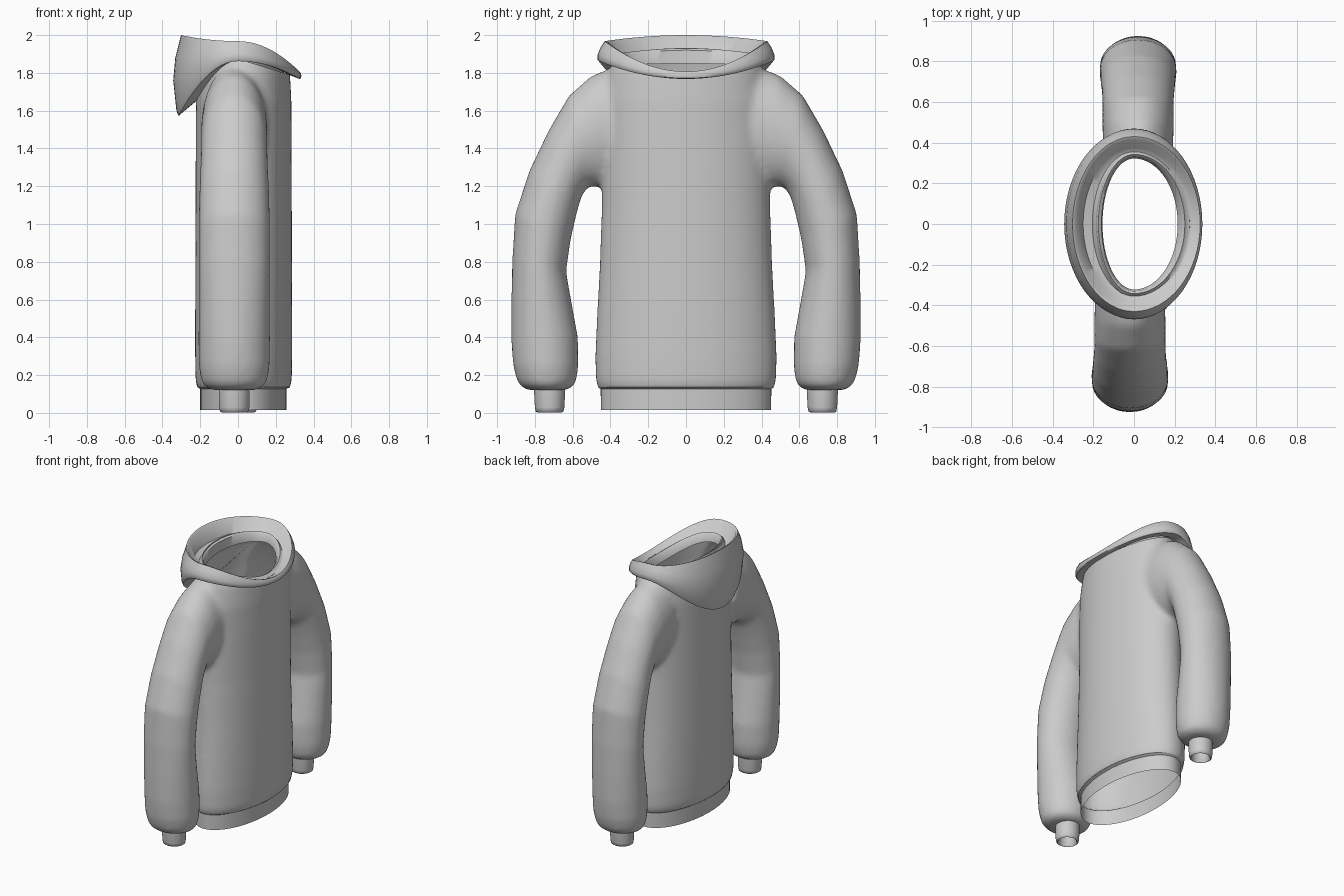
import bpy, bmesh, math
from mathutils import Vector

if "Cube" in bpy.data.objects:
    bpy.data.objects.remove(bpy.data.objects["Cube"])

N = 64


def loft(bm, rings, cap=False):
    """Skin a list of equal-length point rings."""
    vs = [[bm.verts.new(p) for p in r] for r in rings]
    for a, b in zip(vs, vs[1:]):
        for i in range(len(a)):
            j = (i + 1) % len(a)
            bm.faces.new((a[i], a[j], b[j], b[i]))
    if cap:
        bm.faces.new(vs[0])
        bm.faces.new(vs[-1])


def finish(bm, name, angle=45):
    bmesh.ops.recalc_face_normals(bm, faces=bm.faces)
    me = bpy.data.meshes.new(name)
    bm.to_mesh(me)
    bm.free()
    ob = bpy.data.objects.new(name, me)
    bpy.context.collection.objects.link(ob)
    bpy.ops.object.select_all(action='DESELECT')
    ob.select_set(True)
    bpy.context.view_layer.objects.active = ob
    bpy.ops.object.shade_smooth_by_angle(angle=math.radians(angle))
    return ob


def ellipse(cx, cy, z, ax, ay):
    return [Vector((cx + ax * math.cos(t), cy + ay * math.sin(t), z))
            for t in (2 * math.pi * i / N for i in range(N))]


# Torso solid: z, half depth, half width
torso = [(.11, .235, .455), (.135, .247, .467), (.17, .255, .478), (.3, .257, .481),
         (.5, .257, .472), (.8, .256, .456), (1.1, .255, .446), (1.4, .254, .446),
         (1.65, .253, .44), (1.8, .245, .41), (1.98, .2, .34)]
bm = bmesh.new()
loft(bm, [ellipse(.03, 0, z, a, b) for z, a, b in torso], True)

# Sleeve solids: inner y, z, outer y, z, half depth
sleeve = [(.30, 1.25, .36, 1.84, .17), (.44, 1.20, .50, 1.785, .175), (.52, 1.20, .62, 1.68, .175),
          (.555, 1.14, .73, 1.49, .178), (.58, 1.05, .83, 1.28, .185), (.61, .92, .905, 1.05, .19),
          (.635, .75, .92, .80, .188), (.605, .58, .925, .58, .188), (.572, .40, .925, .38, .19),
          (.570, .25, .915, .25, .188), (.58, .17, .895, .17, .175), (.60, .135, .87, .135, .155),
          (.64, .12, .83, .12, .11)]
for s in (-1, 1):
    rings = []
    for y0, z0, y1, z1, h in sleeve:
        ring = []
        for i in range(N):
            t = 2 * math.pi * i / N
            k = .5 + .5 * math.cos(t)
            ring.append((s * .02 + h * math.sin(t), s * (y0 + (y1 - y0) * k), z0 + (z1 - z0) * k))
        rings.append(ring)
    loft(bm, rings, True)
body = finish(bm, "body_and_sleeves")

# Blend torso and sleeves into one soft skin
m = body.modifiers.new("blend", 'REMESH')
m.mode = 'VOXEL'
m.voxel_size = .018
m = body.modifiers.new("soften", 'SMOOTH')
m.factor = .5
m.iterations = 10
bpy.ops.object.modifier_apply(modifier="blend")
bpy.ops.object.modifier_apply(modifier="soften")

# Open the neck and the hem
bm = bmesh.new()
bm.from_mesh(body.data)


def cut(co, no, clear):
    bmesh.ops.bisect_plane(bm, geom=bm.verts[:] + bm.edges[:] + bm.faces[:],
                           plane_co=co, plane_no=no, clear_outer=clear)


cut((0, 0, 1.875), (.31, 0, 1), True)
cut((0, 0, .135), (0, 0, -1), False)
low = [f for f in bm.faces if f.calc_center_median().z < .135 and abs(f.calc_center_median().y) < .52]
bmesh.ops.delete(bm, geom=low, context='FACES')
bm.to_mesh(body.data)
bm.free()
bpy.ops.object.shade_smooth_by_angle(angle=math.radians(60))

# Hem band
bm = bmesh.new()
loft(bm, [ellipse(.03, 0, .137, .247, .467), ellipse(.028, 0, .127, .228, .452),
          ellipse(.028, 0, .015, .228, .45)])
finish(bm, "hem_band", 40)

# Cuffs: hollow tubes
for s, side in ((-1, "left"), (1, "right")):
    bm = bmesh.new()
    prof = [(.13, .082, .083), (.03, .08, .078), (.008, .076, .074), (.003, .068, .066),
            (.01, .06, .058), (.11, .06, .058)]
    loft(bm, [ellipse(s * .02, s * .722, z, a, b) for z, a, b in prof])
    finish(bm, "cuff_" + side, 50)


# Folded-down hood: front x, back x, half width, then z at front, side, back
def hood_ring(xf, xb, b, zf, zs, zb):
    ring = []
    for i in range(N):
        t = 2 * math.pi * i / N
        c = math.cos(t)
        x = xf * c if c > 0 else -xb * c
        ring.append((x, b * math.sin(t), zs + ((zf if c > 0 else zb) - zs) * c * c))
    return ring


hood = [(.27, -.21, .40, 1.79, 1.865, 1.66), (.325, -.315, .462, 1.768, 1.862, 1.572),
        (.333, -.326, .469, 1.772, 1.872, 1.60), (.336, -.343, .467, 1.785, 1.90, 1.76),
        (.333, -.332, .452, 1.798, 1.935, 1.88), (.325, -.302, .43, 1.807, 1.968, 2.0),
        (.312, -.288, .415, 1.803, 1.962, 1.993), (.285, -.25, .375, 1.785, 1.90, 1.89),
        (.265, -.205, .355, 1.79, 1.89, 1.88), (.25, -.175, .342, 1.805, 1.905, 1.93),
        (.235, -.16, .33, 1.795, 1.895, 1.92), (.215, -.155, .322, 1.75, 1.84, 1.85)]
bm = bmesh.new()
loft(bm, [hood_ring(*h) for h in hood])
finish(bm, "hood", 50)
